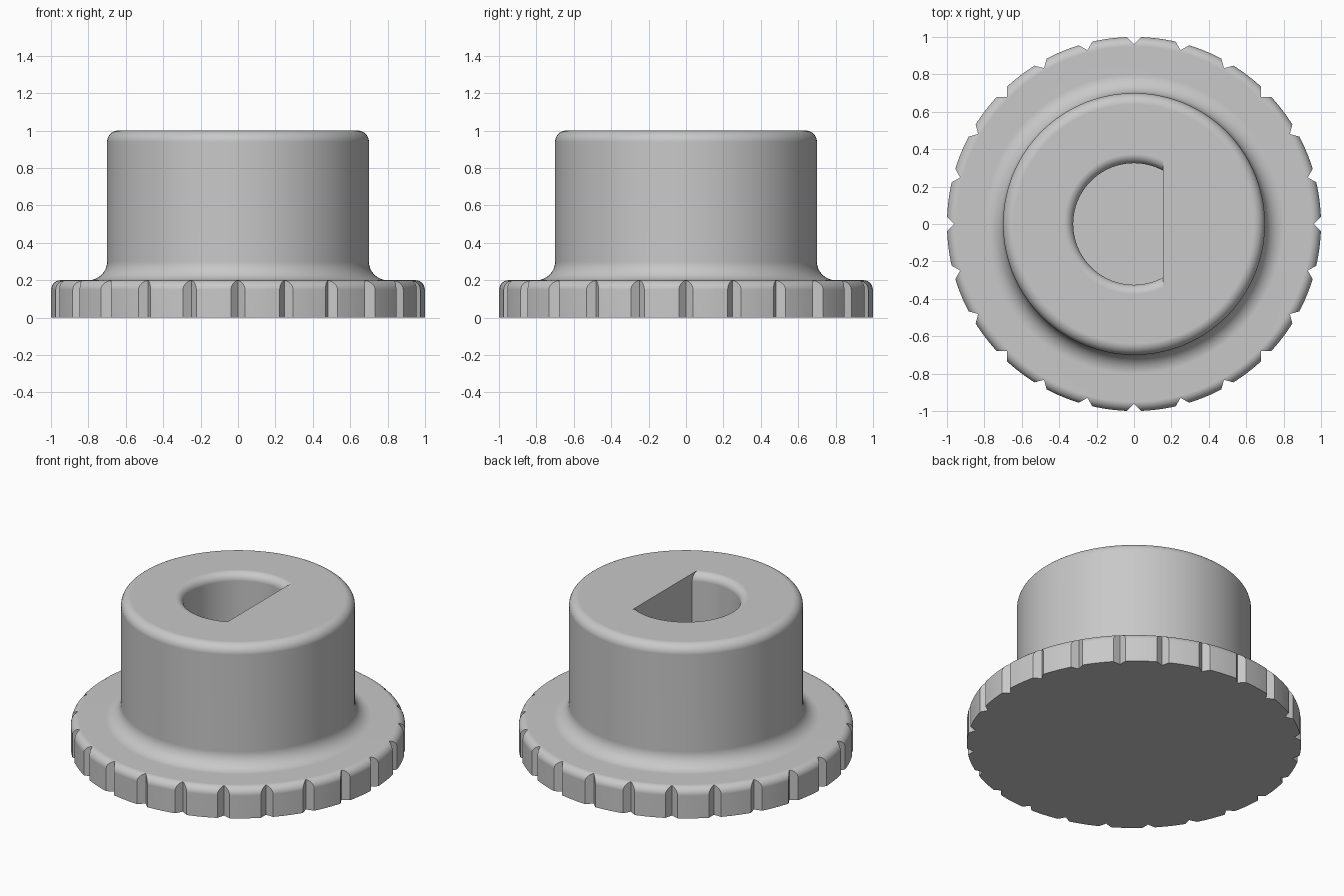
import bpy
import bmesh
from math import sin, cos, pi, radians

if "Cube" in bpy.data.objects:
    bpy.data.objects.remove(bpy.data.objects["Cube"])

SEGMENTS = 120
NOTCHES = 24
HUB_R, FLANGE_R, HOLE_R = 0.7, 1.0, 0.325
FLANGE_H, HOLE_FLOOR, FLAT_X = 0.2, 0.2, 0.155

grey = bpy.data.materials.new("plain grey")
grey.use_nodes = True
grey.diffuse_color = (0.58, 0.58, 0.58, 1)
grey.node_tree.nodes["Principled BSDF"].inputs["Base Color"].default_value = (0.58, 0.58, 0.58, 1)


def arc(cx, cz, r, start, end, steps=8):
    """Points of a fillet in the (radius, height) plane, angles in degrees."""
    angles = [radians(start + (end - start) * i / steps) for i in range(steps + 1)]
    return [(cx + r * cos(a), cz + r * sin(a)) for a in angles]


def make_object(name, bm):
    bmesh.ops.recalc_face_normals(bm, faces=bm.faces)
    mesh = bpy.data.meshes.new(name)
    bm.to_mesh(mesh)
    bm.free()
    mesh.materials.append(grey)
    obj = bpy.data.objects.new(name, mesh)
    bpy.context.collection.objects.link(obj)
    return obj


def lathe(profile):
    """Closed solid of revolution with flat end caps."""
    bm = bmesh.new()
    rings = [[bm.verts.new((r * cos(2 * pi * i / SEGMENTS), r * sin(2 * pi * i / SEGMENTS), z))
              for i in range(SEGMENTS)] for r, z in profile]
    for low, high in zip(rings, rings[1:]):
        for i in range(SEGMENTS):
            j = (i + 1) % SEGMENTS
            bm.faces.new((low[i], low[j], high[j], high[i]))
    bm.faces.new(rings[0])
    bm.faces.new(rings[-1])
    return bm


def cut(target, cutter):
    cutter.hide_render = True
    mod = target.modifiers.new("cut", 'BOOLEAN')
    mod.operation = 'DIFFERENCE'
    mod.solver = 'EXACT'
    mod.object = cutter
    bpy.context.view_layer.objects.active = target
    bpy.ops.object.modifier_apply(modifier=mod.name)
    bpy.data.objects.remove(cutter)


# Flange and hub with rounded rims and a fillet between them
body = [(FLANGE_R, 0)]
body += arc(FLANGE_R - 0.05, FLANGE_H - 0.05, 0.05, 0, 90)
body += arc(HUB_R + 0.1, FLANGE_H + 0.1, 0.1, 270, 180)
body += arc(HUB_R - 0.06, 0.94, 0.06, 0, 90)
knob = make_object("knurled_knob", lathe(body))

# V-shaped grip notches around the flange
bm = bmesh.new()
for n in range(NOTCHES):
    a = 2 * pi * n / NOTCHES
    section = [(0.962, 0), (1.062, -0.1), (1.062, 0.1)]
    loops = [[bm.verts.new((r * cos(a) - t * sin(a), r * sin(a) + t * cos(a), z))
              for r, t in section] for z in (-0.1, 0.25)]
    bm.faces.new(loops[0])
    bm.faces.new(loops[1])
    for i in range(3):
        j = (i + 1) % 3
        bm.faces.new((loops[0][i], loops[0][j], loops[1][j], loops[1][i]))
cut(knob, make_object("notch_cutter", bm))

# D-shaped shaft hole: round wall with a rounded mouth, flat on one side
hole = [(HOLE_R, HOLE_FLOOR)]
hole += arc(HOLE_R + 0.05, 0.95, 0.05, 180, 90)
hole += [(HOLE_R + 0.05, 1.1)]
bm = lathe(hole)
split = bmesh.ops.bisect_plane(bm, geom=bm.verts[:] + bm.edges[:] + bm.faces[:],
                               plane_co=(FLAT_X, 0, 0), plane_no=(1, 0, 0), clear_outer=True)
rim = [e for e in split["geom_cut"] if isinstance(e, bmesh.types.BMEdge)]
bmesh.ops.contextual_create(bm, geom=rim)
cut(knob, make_object("hole_cutter", bm))

# Smooth shading with crisp notch and hole edges
bpy.ops.object.select_all(action='DESELECT')
knob.select_set(True)
bpy.context.view_layer.objects.active = knob
bpy.ops.object.shade_smooth_by_angle(angle=radians(30))
weighted = knob.modifiers.new("weighted_normals", 'WEIGHTED_NORMAL')
weighted.keep_sharp = True
